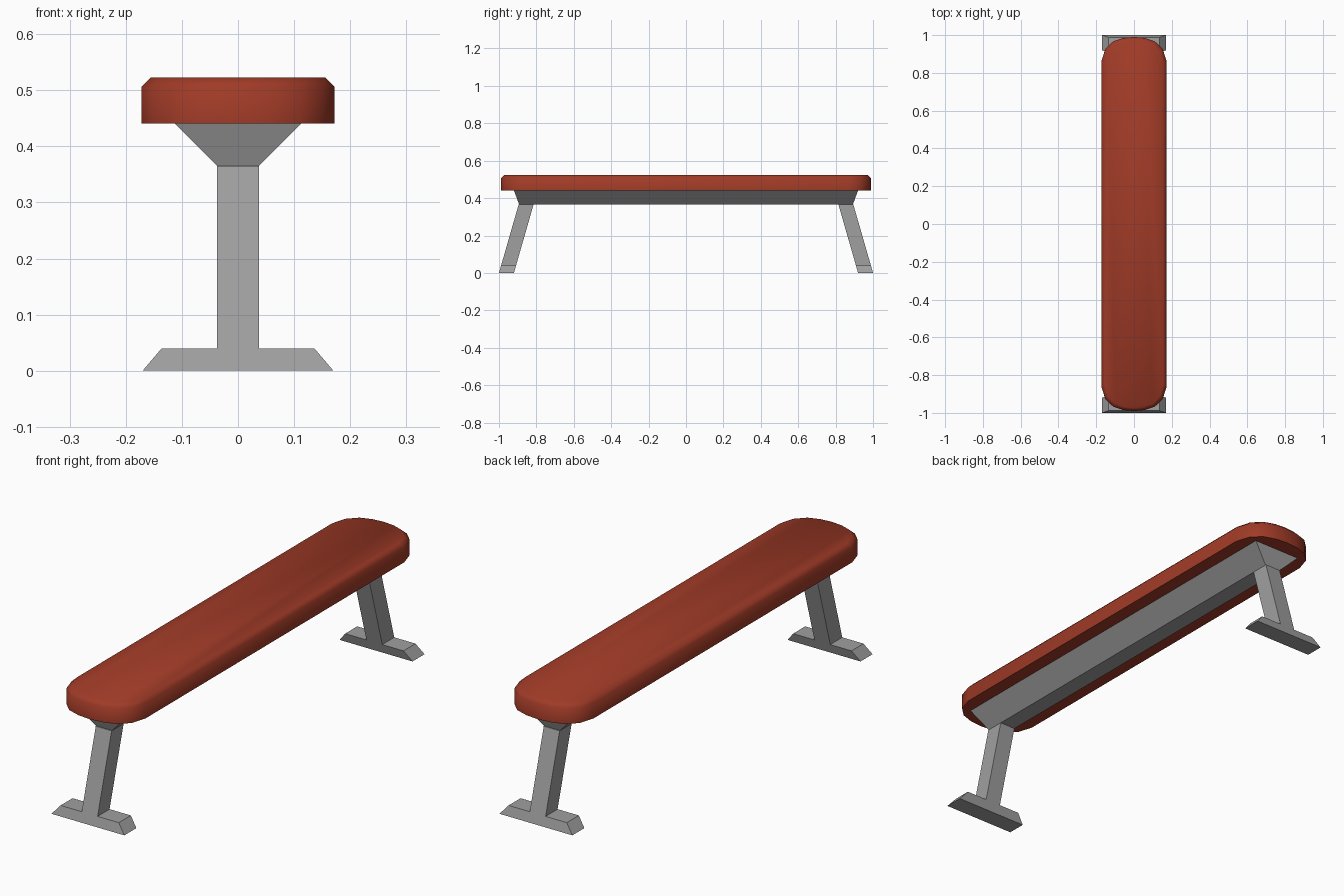
import bpy, bmesh

if "Cube" in bpy.data.objects:
    bpy.data.objects.remove(bpy.data.objects["Cube"])

def material(name, rgb):
    m = bpy.data.materials.new(name)
    m.diffuse_color = (*rgb, 1)
    m.use_nodes = True
    m.node_tree.nodes["Principled BSDF"].inputs["Base Color"].default_value = m.diffuse_color
    return m

red = material("red_padding", (0.35, 0.043, 0.02))
grey = material("grey_metal", (0.35, 0.35, 0.35))

def loft(name, rings, mat):
    """Solid skinned through closed rings with equal point counts, capped at both ends."""
    bm = bmesh.new()
    loops = [[bm.verts.new(p) for p in ring] for ring in rings]
    n = len(loops[0])
    for a, b in zip(loops, loops[1:]):
        for i in range(n):
            j = (i + 1) % n
            bm.faces.new((a[i], a[j], b[j], b[i]))
    bm.faces.new(loops[0][::-1])
    bm.faces.new(loops[-1])
    bmesh.ops.recalc_face_normals(bm, faces=bm.faces)
    me = bpy.data.meshes.new(name)
    bm.to_mesh(me)
    bm.free()
    me.materials.append(mat)
    ob = bpy.data.objects.new(name, me)
    bpy.context.collection.objects.link(ob)
    return ob

def rect(x, y, z):
    return [(-x, -y, z), (x, -y, z), (x, y, z), (-x, y, z)]

# Seat pad: rounded plan outline with a chamfered top edge
corner = [(0.172, 0.863), (0.152, 0.927), (0.11, 0.967), (0.055, 0.985)]
half = corner + [(0, 0.99)] + [(-x, y) for x, y in reversed(corner)]
outline = half + [(-x, -y) for x, y in half]

def pad_ring(z, inset):
    sx, sy = 1 - inset / 0.172, 1 - inset / 0.99
    return [(x * sx, y * sy, z) for x, y in outline]

seat = loft("seat", [pad_ring(0.441, 0), pad_ring(0.506, 0), pad_ring(0.523, 0.017)], red)
bpy.context.view_layer.objects.active = seat
seat.select_set(True)
bpy.ops.object.shade_smooth_by_angle(angle=1.2)
seat.select_set(False)

# Tapered beam under the seat
loft("support_beam", [rect(0.037, 0.892, 0.365), rect(0.113, 0.92, 0.441)], grey)

# Legs: T-shaped profile with splayed foot, leaning inwards
side = [(0.17, 0), (0.136, 0.04), (0.037, 0.04), (0.037, 0.365)]
profile = side + [(-x, z) for x, z in reversed(side)]
lean = 0.105 / 0.365
for name, s in (("front_leg", -1), ("back_leg", 1)):
    loft(name, [[(x, s * (y - lean * z), z) for x, z in profile] for y in (1.0, 0.92)], grey)
